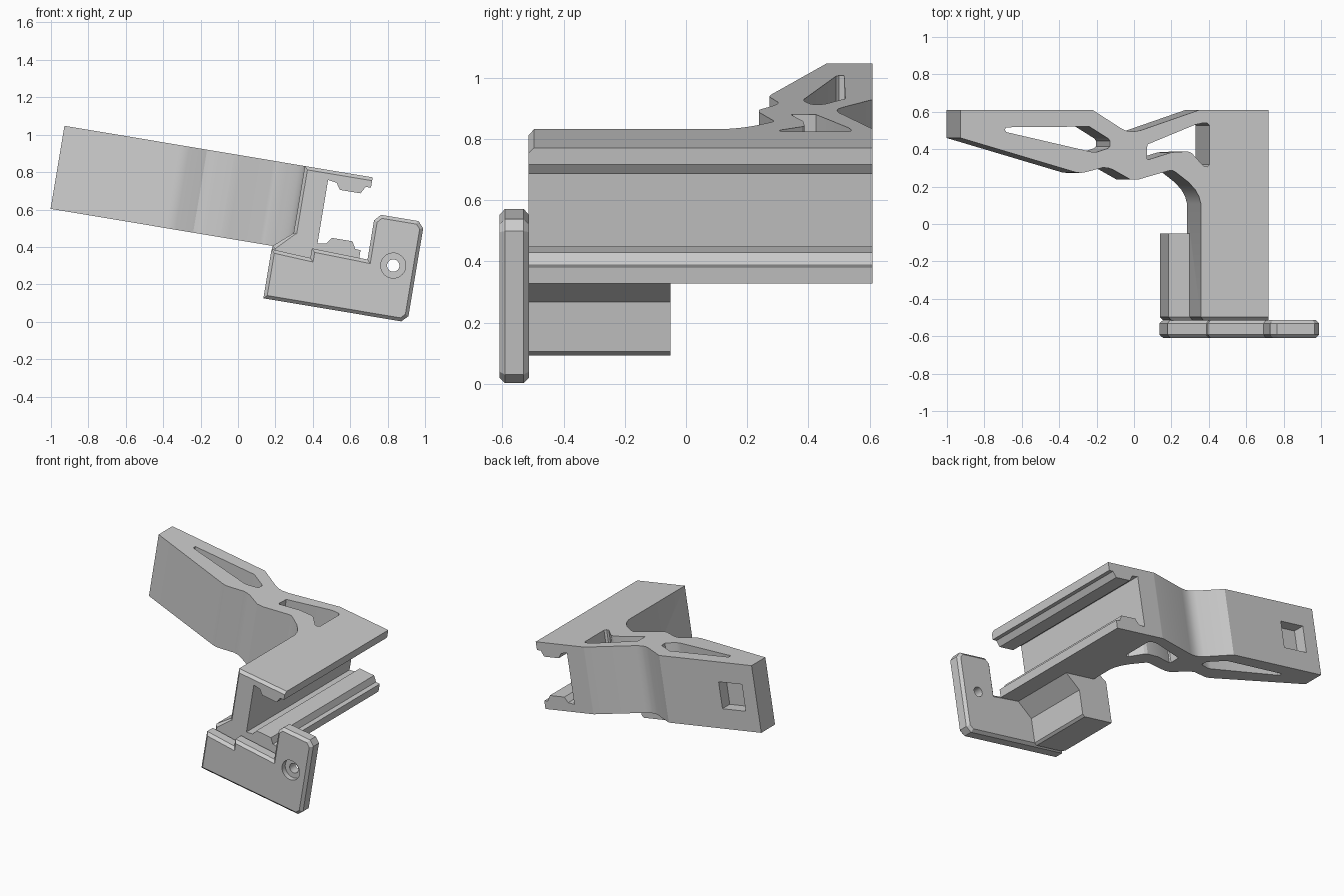
import bpy, bmesh, math
from mathutils import Matrix

if "Cube" in bpy.data.objects:
    bpy.data.objects.remove(bpy.data.objects["Cube"])

# The whole model is drawn upright in local axes (u, y, v), then tilted about y.
TILT = Matrix.Rotation(math.radians(9.5), 4, 'Y')


def loft(name, sections, rim_bevel=0.0):
    """Solid through matching rings of 3D points; optional chamfer on end rims."""
    bm = bmesh.new()
    rings = [[bm.verts.new(p) for p in s] for s in sections]
    n = len(rings[0])
    caps = [bm.faces.new(rings[0]), bm.faces.new(rings[-1])]
    for a, b in zip(rings, rings[1:]):
        for i in range(n):
            j = (i + 1) % n
            bm.faces.new((a[i], a[j], b[j], b[i]))
    bmesh.ops.recalc_face_normals(bm, faces=bm.faces[:])
    if rim_bevel:
        edges = list({e for f in caps for e in f.edges})
        bmesh.ops.bevel(bm, geom=edges, offset=rim_bevel, segments=1,
                        affect='EDGES', profile=0.5)
    me = bpy.data.meshes.new(name)
    bm.to_mesh(me)
    bm.free()
    ob = bpy.data.objects.new(name, me)
    bpy.context.collection.objects.link(ob)
    return ob


def along_y(profile, y):
    return [(u, y, v) for u, v in profile]


def along_v(profile, v):
    return [(u, y, v) for u, y in profile]


def circle(u, v, r, n=32):
    return [(u + r * math.cos(2 * math.pi * i / n),
             v + r * math.sin(2 * math.pi * i / n)) for i in range(n)]


def combine(ob, others, operation):
    """Apply booleans and remove the helper objects."""
    for o in others:
        o.hide_render = True
        m = ob.modifiers.new(operation.lower(), 'BOOLEAN')
        m.operation, m.solver, m.object = operation, 'EXACT', o
        bpy.context.view_layer.objects.active = ob
        bpy.ops.object.modifier_apply(modifier=m.name)
        bpy.data.objects.remove(o)


# Channel rail: C profile mirrored about its mid height, chamfered front end
MID, LOW, TOP = 0.655, 0.43, 0.88
half = [(0.215, TOP), (0.583, TOP), (0.583, 0.825), (0.554, 0.823), (0.533, 0.785),
        (0.421, 0.785), (0.397, 0.82), (0.35, 0.827)]
rail_profile = half + [(u, 2 * MID - v) for u, v in reversed(half)]
rail_front = [(max(u, 0.232), min(v, TOP - 0.018)) for u, v in rail_profile]
rail = loft("channel_rail_with_arm", [along_y(rail_front, -0.515),
                                      along_y(rail_profile, -0.497),
                                      along_y(rail_profile, 0.61)])

# Support block under the front half of the rail
block_profile = [(0.115, 0.15), (0.115, 0.43), (0.225, 0.525), (0.3, 0.525), (0.3, 0.45),
                 (0.45, 0.44), (0.35, 0.33), (0.35, 0.165), (0.335, 0.15)]
block_front = [(max(u, 0.132), v - (0.012 if i in (1, 2) else 0))
               for i, (u, v) in enumerate(block_profile)]
block = loft("support_block", [along_y(block_front, -0.515),
                               along_y(block_profile, -0.497),
                               along_y(block_profile, -0.05)])

# Side arm: plan outline extruded through the rail height
arm_plan = [(-1.088, 0.61), (-0.372, 0.61), (-0.215, 0.51), (-0.185, 0.497), (-0.15, 0.494),
            (-0.11, 0.501), (0.208, 0.61), (0.3, 0.61), (0.3, 0.11), (0.215, 0.11),
            (0.205, 0.147), (0.185, 0.183), (0.15, 0.222), (0.08, 0.276), (0.063, 0.285),
            (0.046, 0.286), (-0.123, 0.238), (-0.167, 0.238), (-0.26, 0.29),
            (-0.285, 0.299), (-0.315, 0.302), (-0.41, 0.277), (-0.435, 0.273),
            (-0.462, 0.276), (-1.088, 0.46)]
arm = loft("side_arm", [along_v(arm_plan, LOW), along_v(arm_plan, TOP)])
combine(rail, [arm, block], 'UNION')

# Weight-saving openings and the square recess in the arm's back
outer_opening = [(-0.844, 0.517), (-0.39, 0.521), (-0.287, 0.457), (-0.278, 0.445),
                 (-0.278, 0.415), (-0.288, 0.405), (-0.345, 0.386), (-0.375, 0.385),
                 (-0.838, 0.491), (-0.846, 0.5)]
inner_opening = [(-0.075, 0.425), (0.185, 0.531), (0.22, 0.539), (0.25, 0.539),
                 (0.262, 0.527), (0.262, 0.318), (0.25, 0.306), (0.232, 0.308),
                 (0.165, 0.38), (0.145, 0.388), (0.056, 0.383), (-0.07, 0.344),
                 (-0.078, 0.35)]
cutters = [loft("opening_cutter", [along_v(p, LOW - 0.1), along_v(p, TOP + 0.1)])
           for p in (outer_opening, inner_opening)]
square = [(-0.99, MID - 0.09), (-0.81, MID - 0.09), (-0.81, MID + 0.09), (-0.99, MID + 0.09)]
cutters.append(loft("recess_cutter", [along_y(square, 0.53), along_y(square, 0.7)]))
combine(rail, cutters, 'DIFFERENCE')

# Front end plate with stepped top, upright ear and countersunk hole
plate_profile = [(0.113, 0.146), (0.113, 0.412), (0.325, 0.4), (0.325, 0.452), (0.628, 0.442),
                 (0.628, 0.655), (0.66, 0.69), (0.863, 0.69), (0.894, 0.656),
                 (0.894, 0.18), (0.861, 0.146)]
plate = loft("end_plate", [along_y(plate_profile, -0.61),
                           along_y(plate_profile, -0.513)], 0.018)
hole = loft("hole_cutter", [along_y(circle(0.769, 0.433, 0.033), y) for y in (-0.7, -0.4)])
bore = loft("bore_cutter", [along_y(circle(0.769, 0.433, 0.067), y) for y in (-0.7, -0.575)])
combine(plate, [hole, bore], 'DIFFERENCE')

# Tilt the finished parts and keep hard edges
for ob in (rail, plate):
    ob.data.transform(TILT)
    bpy.ops.object.select_all(action='DESELECT')
    ob.select_set(True)
    bpy.context.view_layer.objects.active = ob
    bpy.ops.object.shade_smooth_by_angle(angle=math.radians(20))
